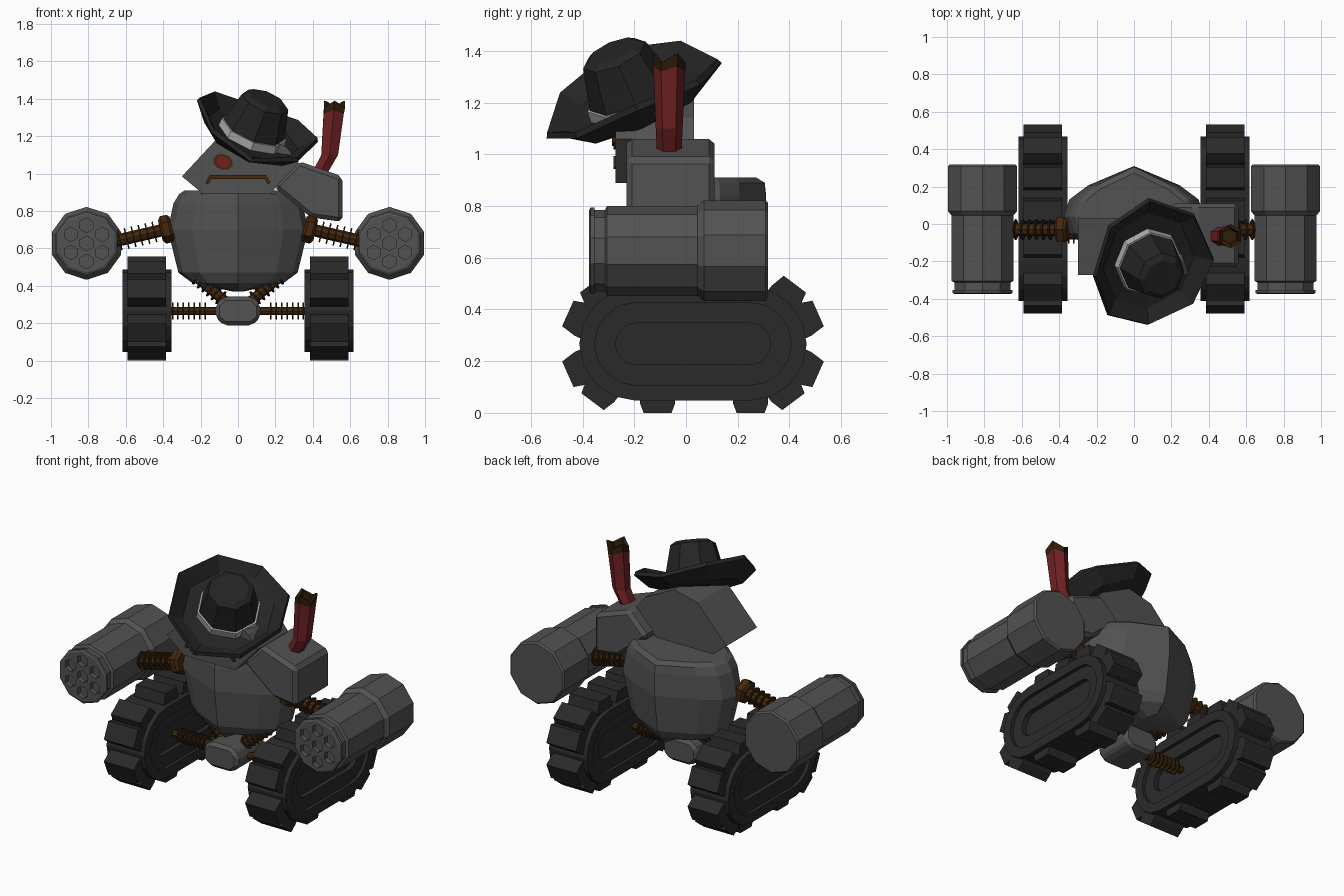
import bpy, bmesh
from math import sin, cos, pi, radians
from mathutils import Vector, Euler, Matrix

if "Cube" in bpy.data.objects:
    bpy.data.objects.remove(bpy.data.objects["Cube"])


def colour(name, rgb):
    m = bpy.data.materials.new(name)
    m.diffuse_color = (*rgb, 1)
    m.use_nodes = True
    m.node_tree.nodes["Principled BSDF"].inputs["Base Color"].default_value = m.diffuse_color
    return m


GREY = colour("steel grey", (0.085, 0.085, 0.085))
RUBBER = colour("dark rubber", (0.023, 0.023, 0.023))
FELT = colour("black felt", (0.018, 0.018, 0.019))
BAND = colour("pale band", (0.42, 0.42, 0.42))
RED = colour("red", (0.16, 0.015, 0.017))
RUST = colour("rust brown", (0.056, 0.021, 0.004))
SOOT = colour("soot brown", (0.03, 0.013, 0.003))


def loft(rings):
    """Skin a stack of equal-count rings and cap both ends."""
    n = len(rings[0])
    faces = [list(range(n)), [(len(rings) - 1) * n + i for i in range(n)]]
    for k in range(len(rings) - 1):
        for i in range(n):
            j = (i + 1) % n
            faces.append([k * n + i, k * n + j, (k + 1) * n + j, (k + 1) * n + i])
    return [Vector(p) for r in rings for p in r], faces


def ngon(r, n, phase=0.0):
    return [(r * cos(2 * pi * i / n + phase), r * sin(2 * pi * i / n + phase)) for i in range(n)]


def lathe(profile, start, axis, n, phase=0.0):
    """Turn (distance, radius) pairs around an axis."""
    q = Vector((0, 0, 1)).rotation_difference(Vector(axis))
    return loft([[Vector(start) + q @ Vector((x, y, d)) for x, y in ngon(r, n, phase)]
                 for d, r in profile])


def prism(poly, y0, y1):
    return loft([[(x, y, z) for x, z in poly] for y in (y0, y1)])


def make(name, parts, mats, rule=None, mirror=False, bevel=0.0, cutter=None):
    bm = bmesh.new()
    for verts, faces in parts:
        vs = [bm.verts.new(v) for v in verts]
        for f in faces:
            bm.faces.new([vs[i] for i in f])
    bmesh.ops.recalc_face_normals(bm, faces=bm.faces)
    if rule:
        for f in bm.faces:
            f.material_index = rule(f.calc_center_median())
    me = bpy.data.meshes.new(name)
    bm.to_mesh(me)
    bm.free()
    for m in mats:
        me.materials.append(m)
    ob = bpy.data.objects.new(name, me)
    bpy.context.collection.objects.link(ob)
    if bevel:
        b = ob.modifiers.new("bevel", 'BEVEL')
        b.width, b.segments = bevel, 1
    if cutter:
        b = ob.modifiers.new("holes", 'BOOLEAN')
        b.operation, b.object, b.solver = 'DIFFERENCE', cutter, 'EXACT'
    if mirror:
        ob.modifiers.new("mirror", 'MIRROR')
    return ob


def spring_rod(name, p, q, r, ring_r, rings, t0, t1, n=8):
    """Rod with evenly spaced coil rings, mirrored in x."""
    p, q = Vector(p), Vector(q)
    axis = (q - p).normalized()
    length = (q - p).length
    prof = [(0, r)]
    for i in range(rings):
        d = length * (t0 + (t1 - t0) * i / (rings - 1))
        prof += [(d, r), (d, ring_r), (d + 0.008, ring_r), (d + 0.008, r)]
    prof.append((length, r))

    def rule(c):
        return int(((c - p) - axis * (c - p).dot(axis)).length > r * 1.1)
    make(name, [lathe(prof, p, axis, n)], [RUST, SOOT], rule, mirror=True)


# Tracks: stadium body with recessed sides, plus narrower tapered cleats
TX, TY, TZ = 0.487, 0.027, 0.267


def stadium(x, r):
    pts = []
    for side in (1, -1):
        for i in range(9):
            a = -pi / 2 + pi * i / 8
            pts.append((x, TY + side * (0.22 + r * cos(a)), TZ + side * r * sin(a)))
    return pts


half = [(0.08, 0.08), (0.08, 0.11), (0.16, 0.11), (0.16, 0.131), (0.22, 0.131)]
rings = [(r, -w) for r, w in half] + [(r, w) for r, w in reversed(half)]
make("track", [loft([stadium(TX + w, r) for r, w in rings])], [RUBBER], mirror=True)


def cleat(cy, deg, height=0.289):
    a = radians(deg)
    out = Vector((0, cos(a), sin(a)))
    along = Vector((0, -sin(a), cos(a)))
    c = Vector((TX, cy, TZ))
    return loft([[c + out * d + along * (v * h) + Vector((u * 0.103, 0, 0))
                  for u, v in ((-1, -1), (1, -1), (1, 1), (-1, 1))]
                 for d, h in ((0.19, 0.068), (0.23, 0.068), (height, 0.054))])


cleats = []
for deg in (-53, -24, 24, 53):
    h = 0.289 if deg > -50 else 0.28
    cleats.append(cleat(TY + 0.22, deg, h))
    cleats.append(cleat(TY - 0.22, 180 - deg, h))
cleats += [cleat(y, -90, 0.267) for y in (-0.11, 0.25)]
cleats += [cleat(y, 90) for y in (-0.11, 0.07, 0.25)]
make("track_cleats", cleats, [RUBBER], mirror=True)

# Axle hub, axle rods and struts
make("axle_hub", [prism([(-0.12, 0.23), (-0.075, 0.188), (0.075, 0.188), (0.12, 0.23),
                         (0.12, 0.30), (0.075, 0.342), (-0.075, 0.342), (-0.12, 0.30)],
                        -0.18, 0.07)], [GREY], bevel=0.02)
spring_rod("axle", (0.10, -0.06, 0.265), (0.40, -0.06, 0.265), 0.022, 0.045, 7, 0.24, 0.82)
spring_rod("strut", (0.06, -0.05, 0.31), (0.25, -0.01, 0.47), 0.028, 0.043, 6, 0.15, 0.8)

# Body: faceted pot with a keel-shaped belly
quarter = [(0, 1), (0.65, 0.62), (0.92, 0.34)]
plan = ([(x, y) for x, y in quarter] + [(1, 0)] + [(x, -y) for x, y in reversed(quarter)]
        + [(-x, -y) for x, y in quarter[1:]] + [(-1, 0)] + [(-x, y) for x, y in reversed(quarter[1:])])
make("body", [loft([[(0.375 * sx * x, 0.04 + 0.27 * sy * y, z) for x, y in plan]
                    for z, sx, sy in ((0.37, 0.08, 0.62), (0.415, 0.65, 0.8), (0.47, 0.85, 0.89),
                                      (0.70, 1, 1), (0.84, 0.92, 1), (0.89, 0.84, 0.98),
                                      (0.91, 0.76, 0.86))])], [GREY])

# Head: crooked block, with eye and mouth
make("head", [prism([(-0.30, 0.985), (-0.10, 1.20), (0.06, 1.24), (0.26, 1.14),
                     (0.325, 1.06), (0.17, 0.89), (-0.185, 0.89)], -0.272, 0.03)], [GREY])


def eye_ring(r, y):
    t = radians(-20)
    return [(-0.08 + 1.3 * a * cos(t) - b * sin(t), y, 1.062 + 1.3 * a * sin(t) + b * cos(t))
            for a, b in ngon(r, 10)]


make("eye_rim", [loft([eye_ring(0.042, -0.28), eye_ring(0.042, -0.265)])], [RUST])
make("eye", [loft([eye_ring(0.029, -0.286), eye_ring(0.029, -0.27)])], [RED])
make("mouth", [prism([(-0.175, 0.95), (-0.15, 0.993), (0.15, 0.993), (0.175, 0.95),
                      (0.158, 0.943), (0.142, 0.972), (-0.142, 0.972), (-0.158, 0.943)],
                     -0.281, -0.265)], [RUST])

# Hat: curled octagonal brim, tapered crown and band, tilted forward and sideways
TILT = Euler((radians(22), radians(22), 0)).to_matrix() @ Matrix.Rotation(radians(8), 3, 'Z')
HAT = Vector((0.074, -0.20, 1.207))


def hat_ring(r, h, n=8, curl=0.0, stretch=1.0):
    return [HAT + TILT @ Vector((x, y * stretch, h + curl * (x / r) ** 2)) for x, y in ngon(r, n)]


brim = [(0.18, -0.045, 0), (0.265, -0.04, 0.02), (0.345, 0.0, 0.085),
        (0.335, 0.022, 0.085), (0.26, -0.008, 0.02), (0.18, -0.01, 0)]
make("hat_brim", [loft([hat_ring(r, h, 8, c, 1.07) for r, h, c in brim])], [FELT])
make("hat_band", [loft([hat_ring(0.188, -0.02), hat_ring(0.183, 0.035)])], [BAND])
make("hat_crown", [loft([hat_ring(0.178, -0.02), hat_ring(0.172, 0.04), hat_ring(0.132, 0.205),
                         hat_ring(0.10, 0.225)])], [FELT])

# Engine box on the right shoulder, with exhaust pipe
make("engine_box", [prism([(0.19, 0.93), (0.325, 1.067), (0.558, 0.985), (0.56, 0.742),
                           (0.39, 0.765)], -0.23, 0.11)], [GREY], bevel=0.022)


def pipe_ring(x, z, r, jag=0.0):
    return [(x + a, -0.065 + b, z + (jag if i % 2 else -jag))
            for i, (a, b) in enumerate(ngon(r, 6, pi / 2))]


make("exhaust_pipe", [loft([pipe_ring(0.43, 0.99, 0.047), pipe_ring(0.49, 1.10, 0.052),
                            pipe_ring(0.512, 1.33, 0.062, 0.01), pipe_ring(0.517, 1.372, 0.065, 0.018),
                            pipe_ring(0.517, 1.368, 0.046, 0.018), pipe_ring(0.51, 1.27, 0.04)])],
     [RED, SOOT], rule=lambda c: int(c.z > 1.265))

# Arms: shoulder flange and spring rod
ARM = Vector((0.28, 0, -0.065)).normalized()
make("shoulder_flange", [lathe([(0, 0.06), (0.015, 0.075), (0.05, 0.075), (0.065, 0.055)],
                               (0.352, -0.03, 0.71), ARM, 6)], [RUST], mirror=True)
spring_rod("arm", (0.36, -0.03, 0.708), (0.68, -0.03, 0.634), 0.033, 0.056, 6, 0.26, 0.84)

# Guns: ten-sided barrels with seven hexagonal bores
G = Vector((0.81, -0.375, 0.627))
bores = [G + Vector((0, -0.03, 0))]
bores += [G + Vector((0.097 * sin(i * pi / 3), -0.03, 0.097 * cos(i * pi / 3))) for i in range(6)]
cutter = make("bore_cutter", [lathe([(0, 0.039), (0.06, 0.039)], b, (0, 1, 0), 6, pi / 2) for b in bores],
              [GREY])
cutter.hide_render = True
cutter.display_type = 'WIRE'
make("gun", [lathe([(0, 0.155), (0.006, 0.168), (0.022, 0.168), (0.022, 0.158), (0.062, 0.158),
                    (0.07, 0.174), (0.42, 0.174), (0.445, 0.195), (0.682, 0.195), (0.692, 0.185)],
                   G, (0, 1, 0), 10, pi / 2)], [GREY], mirror=True, cutter=cutter)
